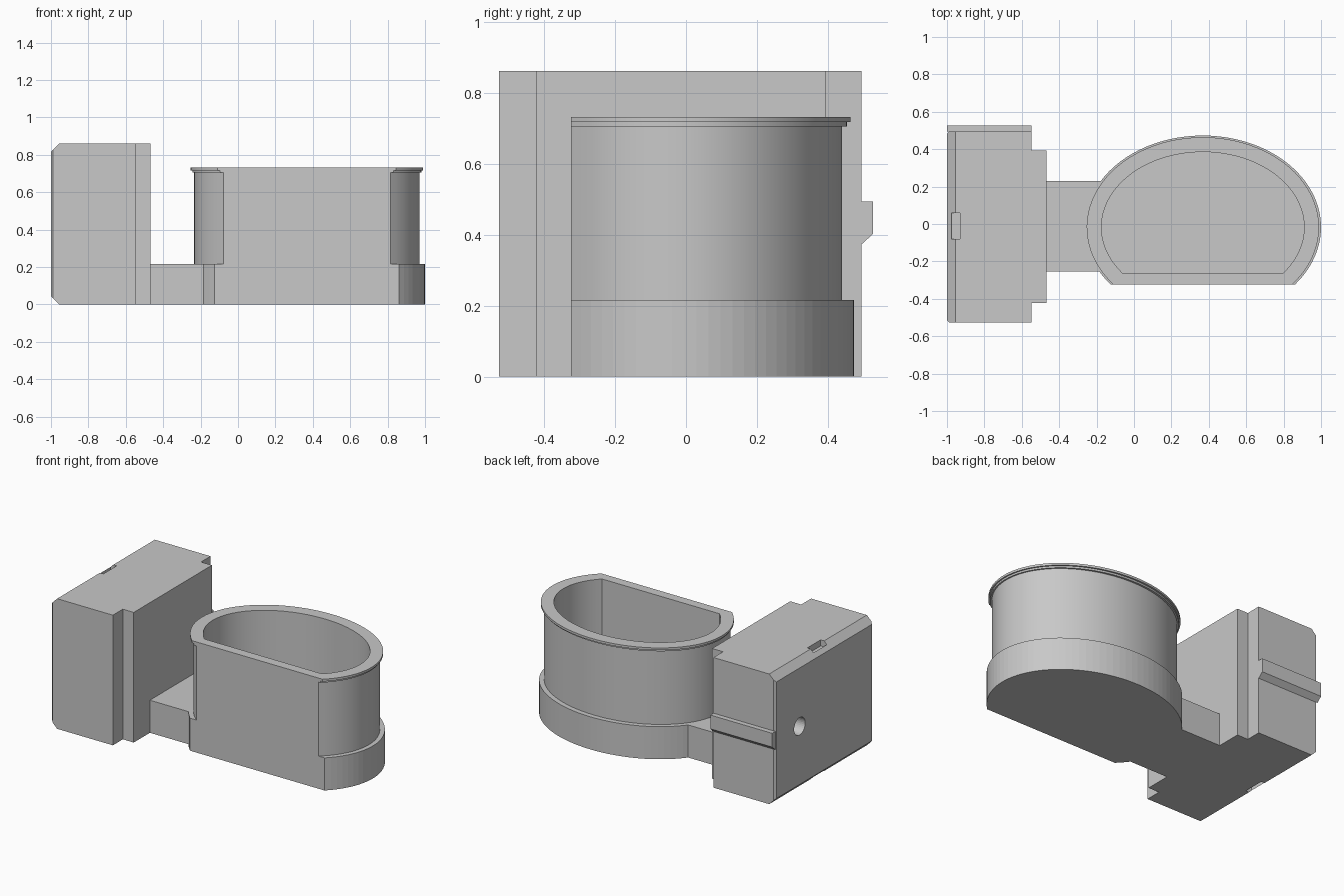
import bpy, bmesh, math
from mathutils import Matrix

cube = bpy.data.objects.get("Cube")
if cube:
    bpy.data.objects.remove(cube, do_unlink=True)

# One plain grey for the whole model
grey = bpy.data.materials.new("plain_grey")
grey.use_nodes = True
color = (0.58, 0.58, 0.58, 1)
grey.diffuse_color = color
grey.node_tree.nodes["Principled BSDF"].inputs["Base Color"].default_value = color


def add_object(name, bm):
    bmesh.ops.recalc_face_normals(bm, faces=bm.faces)
    mesh = bpy.data.meshes.new(name)
    bm.to_mesh(mesh)
    bm.free()
    mesh.materials.append(grey)
    obj = bpy.data.objects.new(name, mesh)
    bpy.context.collection.objects.link(obj)
    return obj


def box(name, x, y, z):
    bm = bmesh.new()
    size = Matrix.Diagonal((x[1] - x[0], y[1] - y[0], z[1] - z[0], 1))
    place = Matrix.Translation((sum(x) / 2, sum(y) / 2, sum(z) / 2))
    bmesh.ops.create_cube(bm, size=1, matrix=place @ size)
    return add_object(name, bm)


def prism(name, points, start, end, to_xyz):
    """Sweep a 2D outline from start to end and cap both ends."""
    bm = bmesh.new()
    first, last = [[bm.verts.new(to_xyz(a, b, c)) for a, b in points]
                   for c in (start, end)]
    bm.faces.new(first)
    bm.faces.new(last)
    for i in range(len(points)):
        bm.faces.new((first[i - 1], first[i], last[i], last[i - 1]))
    return add_object(name, bm)


def cut(obj, cutter, operation="DIFFERENCE"):
    mod = obj.modifiers.new(cutter.name, "BOOLEAN")
    mod.operation = operation
    mod.object = cutter
    mod.solver = "EXACT"
    cutter.hide_render = True
    cutter.hide_set(True)


# Block: stepped plan, with the outer edges chamfered by intersection
H, LOW, HIGH = 0.861, -0.527, 0.494
plan = [(-1, LOW + 0.012), (-0.988, LOW), (-0.547, LOW), (-0.547, -0.423),
        (-0.467, -0.423), (-0.467, 0.394), (-0.547, 0.394), (-0.547, HIGH),
        (-0.988, HIGH), (-1, HIGH - 0.012)]
block = prism("block", plan, 0, H, lambda a, b, c: (a, b, c))
side = [(-1.01, 0.055), (-0.945, -0.01), (-0.4, -0.01),
        (-0.4, H + 0.01), (-0.945, H + 0.01), (-1.01, H - 0.055)]
chamfer = prism("chamfer_limit", side, -0.6, 0.6, lambda a, b, c: (a, c, b))
cut(block, chamfer, "INTERSECT")

# Latch notches in the top and bottom chamfers
for name, z in (("top_notch", (H - 0.04, H + 0.1)), ("bottom_notch", (-0.1, 0.04))):
    cut(block, box(name, (-0.975, -0.93), (-0.08, 0.06), z))

# Round hole in the outer face
bm = bmesh.new()
bmesh.ops.create_cone(bm, cap_ends=True, segments=32, radius1=0.058, radius2=0.058,
                      depth=0.3, matrix=Matrix.Translation((-1, 0.24, 0.43))
                      @ Matrix.Rotation(math.pi / 2, 4, "Y"))
cut(block, add_object("round_hole", bm))

# Rail along the back of the block, sloped underneath
prism("rail", [(HIGH, 0.372), (0.527, 0.402), (0.527, 0.493), (HIGH, 0.493)],
      -1, -0.547, lambda a, b, c: (c, a, b))

# Low bridge between block and cup
BASE = 0.2155
box("bridge", (-0.467, -0.173), (-0.254, 0.231), (0, BASE))

# Cup: stacked oval rings with a flat front
CX, CY, N = 0.368, -0.017, 64


def ring(bm, rx, ry, flat, z):
    start = math.asin((flat - CY) / ry)
    sweep = math.pi - 2 * start
    angles = [start + sweep * i / N for i in range(N + 1)]
    return [bm.verts.new((CX + rx * math.cos(t), CY + ry * math.sin(t), z))
            for t in angles]


FRONT, INNER_FRONT, RIM = -0.324, -0.262, 0.732
bm = bmesh.new()
outer = [ring(bm, rx, ry, FRONT, z) for rx, ry, z in (
    (0.632, 0.49, 0), (0.632, 0.49, BASE),
    (0.603, 0.457, BASE), (0.603, 0.457, 0.705),
    (0.612, 0.47, 0.705), (0.612, 0.47, 0.717),
    (0.621, 0.481, 0.717), (0.621, 0.481, RIM))]
inner = [ring(bm, 0.542, 0.402, INNER_FRONT, z) for z in (RIM, 0.07)]
rings = outer + inner
for low, high in zip(rings, rings[1:]):
    for i in range(N):
        bm.faces.new((low[i], low[i + 1], high[i + 1], high[i]))
# Flat front, front of rim, inner flat wall, bottom and floor
bm.faces.new([r[0] for r in outer] + [r[-1] for r in reversed(outer)])
for low, high in ((outer[-1], inner[0]), (inner[0], inner[1])):
    bm.faces.new((low[-1], low[0], high[0], high[-1]))
bm.faces.new(outer[0])
bm.faces.new(inner[1])
cup = add_object("cup", bm)

# Smooth the curved walls, leaving the base faceted
for obj in bpy.context.selected_objects:
    obj.select_set(False)
cup.select_set(True)
bpy.context.view_layer.objects.active = cup
bpy.ops.object.shade_smooth_by_angle(angle=math.radians(25))
for face in cup.data.polygons:
    if face.center.z < BASE - 0.01:
        face.use_smooth = False
